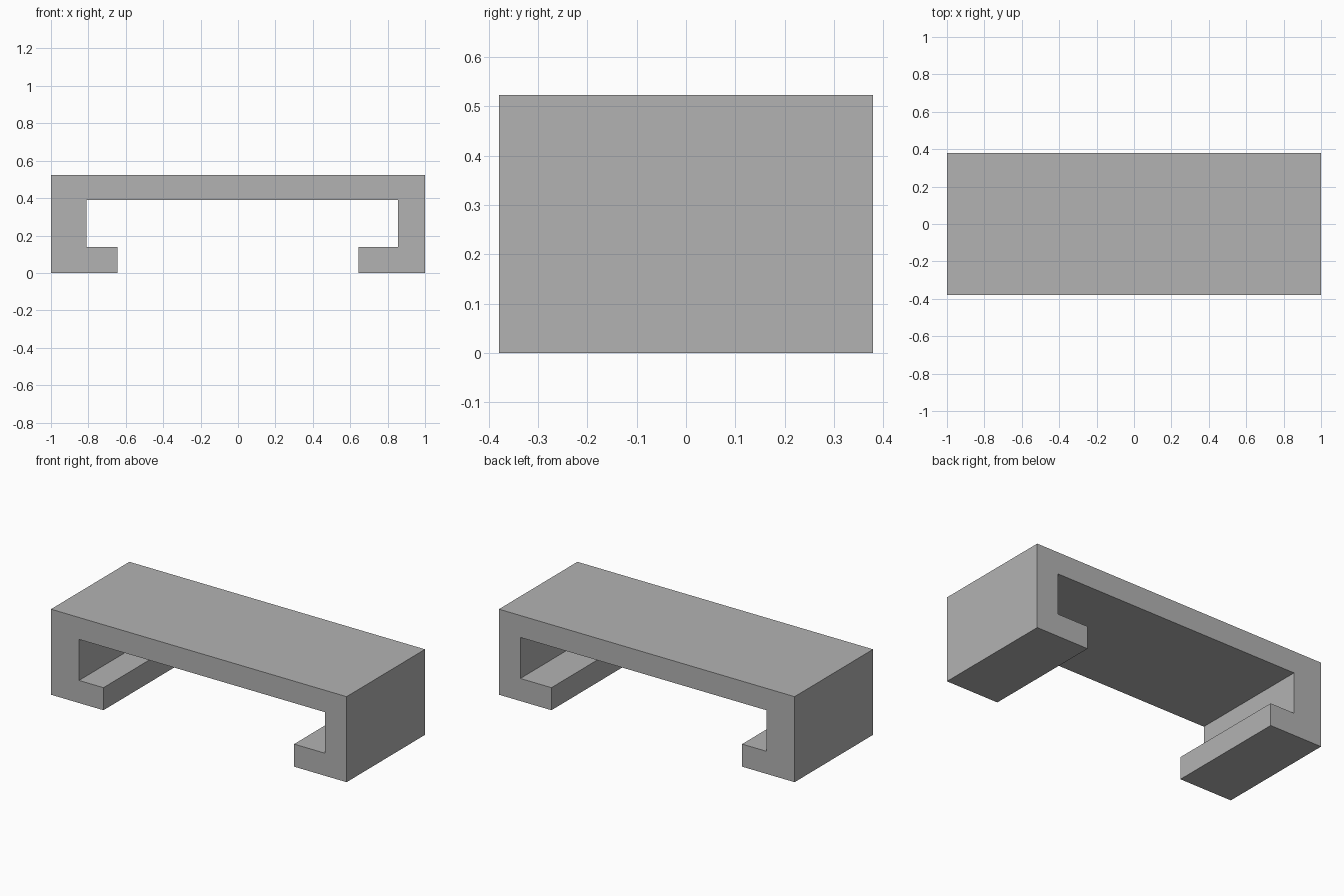
import bpy
import bmesh

default_cube = bpy.data.objects.get("Cube")
if default_cube:
    bpy.data.objects.remove(default_cube, do_unlink=True)

# Overall size and thicknesses
HALF_WIDTH, HALF_DEPTH, HEIGHT = 1.0, 0.379, 0.523
LIP_TOP, UNDERSIDE = 0.138, 0.389
LEFT_INNER, RIGHT_INNER = 0.855, -0.81
LIP_END = 0.645

# Plain grey material
GREY = (0.45, 0.45, 0.45, 1.0)
grey = bpy.data.materials.new("plain grey")
grey.use_nodes = True
grey.diffuse_color = GREY
grey.node_tree.nodes["Principled BSDF"].inputs["Base Color"].default_value = GREY


def extrude_profile(name, profile, material):
    """Extrude a front (x, z) outline through the full depth."""
    bm = bmesh.new()
    face = bm.faces.new([bm.verts.new((x, -HALF_DEPTH, z)) for x, z in profile])
    result = bmesh.ops.extrude_face_region(bm, geom=[face])
    moved = [v for v in result["geom"] if isinstance(v, bmesh.types.BMVert)]
    bmesh.ops.translate(bm, verts=moved, vec=(0, 2 * HALF_DEPTH, 0))
    bmesh.ops.recalc_face_normals(bm, faces=bm.faces)
    mesh = bpy.data.meshes.new(name)
    bm.to_mesh(mesh)
    bm.free()
    mesh.materials.append(material)
    obj = bpy.data.objects.new(name, mesh)
    bpy.context.collection.objects.link(obj)
    return obj


def hook_side(inner, sign):
    """Points of one wall and its inward lip, from underside to outer top."""
    return [
        (inner, UNDERSIDE), (inner, LIP_TOP),
        (sign * LIP_END, LIP_TOP), (sign * LIP_END, 0),
        (sign * HALF_WIDTH, 0), (sign * HALF_WIDTH, HEIGHT),
    ]


# One-piece channel: top plate, uneven side walls and inward lips
outline = hook_side(LEFT_INNER, 1) + hook_side(RIGHT_INNER, -1)[::-1]
extrude_profile("channel_bracket", outline, grey)
